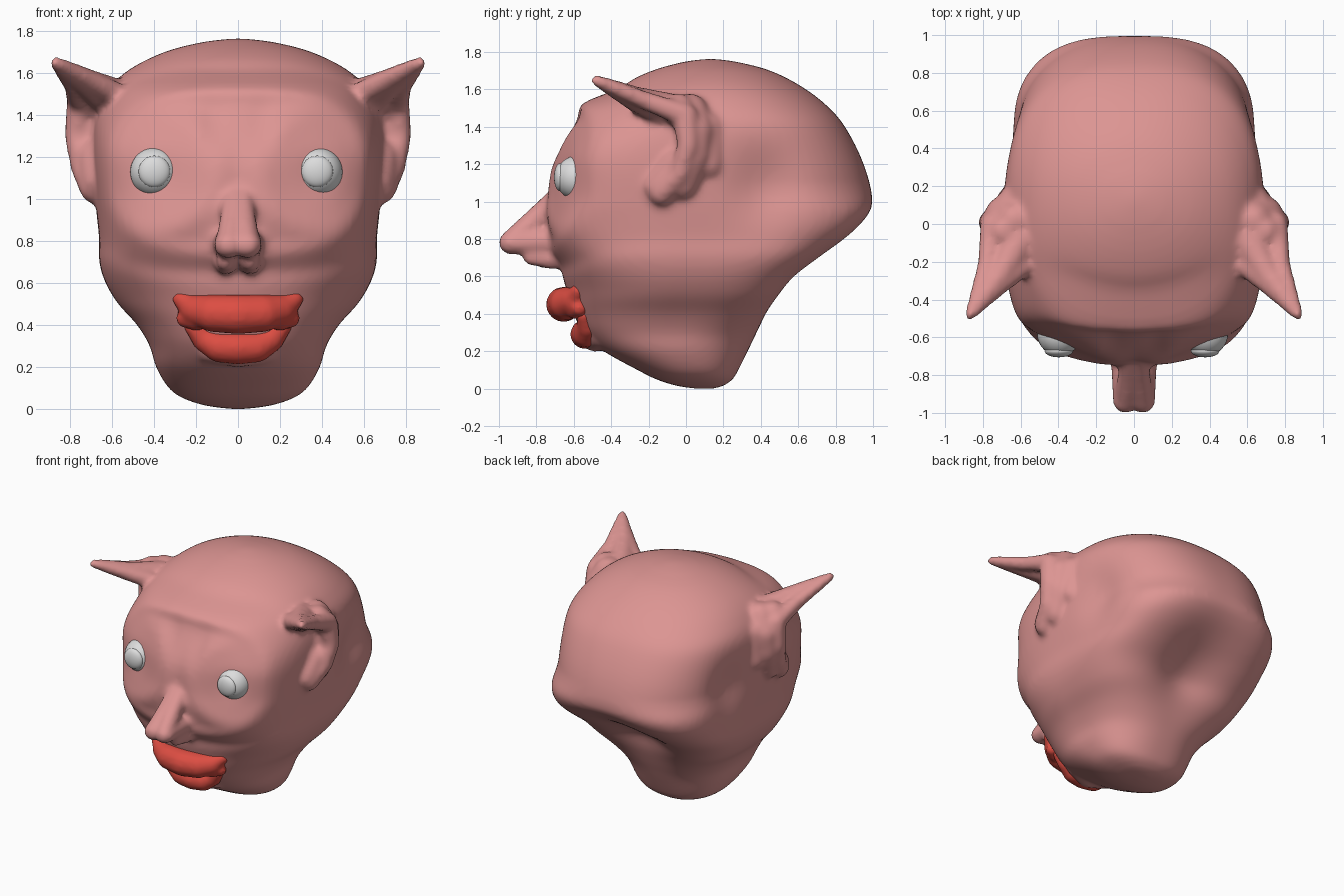
import bpy, bmesh, math
from mathutils import Vector, Matrix

if "Cube" in bpy.data.objects:
    bpy.data.objects.remove(bpy.data.objects["Cube"])


def material(name, rgb):
    m = bpy.data.materials.new(name)
    m.diffuse_color = (*rgb, 1)
    m.use_nodes = True
    m.node_tree.nodes["Principled BSDF"].inputs["Base Color"].default_value = m.diffuse_color
    return m


SKIN = material("skin pink", (0.72, 0.30, 0.29))
RED = material("lip red", (0.72, 0.075, 0.055))
WHITE = material("eye white", (0.72, 0.72, 0.72))


def loft(bm, rings):
    """Closed skin over a list of point rings."""
    vs = [[bm.verts.new(p) for p in ring] for ring in rings]
    n = len(vs[0])
    for a, b in zip(vs, vs[1:]):
        for i in range(n):
            j = (i + 1) % n
            bm.faces.new((a[i], a[j], b[j], b[i]))
    bm.faces.new(vs[0][::-1])
    bm.faces.new(vs[-1])


def capsule(bm, a, b, ra, rb, seg=14):
    """Tapered rod with round ends."""
    axis = (b - a).normalized()
    u = axis.orthogonal().normalized()
    v = axis.cross(u)
    rings = []
    for c, r, angles in ((a, ra, (-82, -60, -40, -20, 0)), (b, rb, (0, 20, 40, 60, 82))):
        for d in angles:
            lat = math.radians(d)
            o, q = c + axis * (r * math.sin(lat)), r * math.cos(lat)
            rings.append([o + (u * math.cos(t) + v * math.sin(t)) * q
                          for t in (2 * math.pi * i / seg for i in range(seg))])
    loft(bm, rings)


def chain(bm, pts):
    """Rods through (x, y, z, radius) points, mirrored across x."""
    for a, b in zip(pts, pts[1:]):
        for s in (1, -1):
            capsule(bm, Vector((s * a[0], a[1], a[2])), Vector((s * b[0], b[1], b[2])),
                    a[3], b[3])


def finish(bm, name, mat, voxel=0, smooth=0):
    me = bpy.data.meshes.new(name)
    bmesh.ops.recalc_face_normals(bm, faces=bm.faces[:])
    for f in bm.faces:
        f.smooth = True
    bm.to_mesh(me)
    bm.free()
    me.materials.append(mat)
    ob = bpy.data.objects.new(name, me)
    bpy.context.collection.objects.link(ob)
    if voxel:
        m = ob.modifiers.new("blend", 'REMESH')
        m.mode = 'VOXEL'
        m.voxel_size = voxel
        m.use_smooth_shade = True
        s = ob.modifiers.new("soften", 'SMOOTH')
        s.factor = 0.5
        s.iterations = smooth


def gauss(d, s):
    return math.exp(-(d / s) ** 2)


def ramp(z, a, b):
    t = min(1, max(0, (z - a) / (b - a)))
    return t * t * (3 - 2 * t)


def relief(x, y, z):
    """Forward push for the mask-like rim, cheeks, sockets and frown;
    at the back, the hollow under the skull."""
    ax = abs(x)
    if y > 0:
        return 0.13 * gauss(ax, 0.24) * gauss(z - 0.66, 0.18) * ramp(y, 0.1, 0.4)
    low = 0.5 + 0.5 * ramp(z, 0.8, 1.3)
    d = ((ax / 0.68) ** 3 + (abs(z - 1.13) / 0.42) ** 3) ** (1 / 3)
    r = math.hypot(ax - 0.385, z - 1.13)
    s = 0.03 * low * gauss(d - 0.92, 0.09) - 0.03 * low * gauss(d - 1.14, 0.09)
    s += 0.02 * gauss(r - 0.28, 0.07) - 0.04 * gauss(r, 0.15)
    s -= 0.015 * gauss(ax - 0.12, 0.05) * gauss(z - 1.32, 0.15)
    s += 0.03 * gauss(ax, 0.15) * gauss(z - 0.85, 0.15)
    return s * min(1, -y / 0.3)


# Skull rows: height, front y, back y, half width
ROWS = [(0, .05, .15, .03), (.015, -.05, .20, .15), (.05, -.16, .25, .26),
        (.1, -.26, .28, .33), (.2, -.44, .33, .39), (.3, -.55, .38, .42),
        (.4, -.60, .44, .48), (.5, -.63, .52, .57), (.6, -.66, .61, .63),
        (.7, -.69, .74, .66), (.8, -.71, .87, .66), (.9, -.72, .965, .67),
        (1.0, -.72, 1.0, .68), (1.2, -.70, .95, .69), (1.4, -.60, .85, .68),
        (1.52, -.53, .745, .62), (1.62, -.36, .61, .51), (1.7, -.18, .45, .345),
        (1.745, -.02, .28, .17), (1.762, .10, .16, .03)]


def spline_rows(rows, k):
    out = []
    last = len(rows) - 1
    for i in range(last):
        p = [rows[max(0, i - 1)], rows[i], rows[i + 1], rows[min(last, i + 2)]]
        for j in range(k):
            t = j / k
            out.append([0.5 * (2 * b + (c - a) * t + (2 * a - 5 * b + 4 * c - d) * t * t
                               + (3 * b - a - 3 * c + d) * t ** 3)
                        for a, b, c, d in zip(*p)])
    return out + [list(rows[-1])]


# Head: lofted skull
bm = bmesh.new()
SEG = 96
rings = []
for z, yf, yb, w in spline_rows(ROWS, 4):
    yc, h = (yf + yb) / 2, (yb - yf) / 2
    n_front = 2.3 + ramp(z, 0.5, 0.85) - 0.8 * ramp(z, 1.2, 1.5) - 0.4 * ramp(z, 1.5, 1.65)
    n_back = 2.4 + 1.4 * ramp(z, 0.2, 0.5) - 1.3 * ramp(z, 0.8, 1.1) - 0.4 * ramp(z, 1.4, 1.7)
    ring = []
    for i in range(SEG):
        a = 2 * math.pi * i / SEG
        c, s = math.cos(a), math.sin(a)
        n = n_front if s < 0 else n_back
        k = (abs(c) ** n + abs(s) ** n) ** (-1 / n)
        x, y = w * c * k, yc + h * s * k
        # hollow behind the ears
        x *= 1 - 0.09 * gauss(y - 0.42, 0.18) * gauss(z - 1.08, 0.2)
        ring.append((x, y - relief(x, y, z), z))
    rings.append(ring)
loft(bm, rings)

# Nose, nostrils and chin
chain(bm, [(.02, -.68, 1.03, .055), (.025, -.80, .91, .062), (.042, -.94, .78, .063)])
chain(bm, [(.05, -.70, .79, .075), (.05, -.94, .78, .063)])
chain(bm, [(.058, -.71, .69, .055), (.058, -.83, .70, .042)])
chain(bm, [(0, -.49, .28, .085), (.13, -.45, .29, .075)])

# Ears: pointed tip, rim and the backing that joins the head
tip = (.866, -.478, 1.647, .032)
chain(bm, [(.60, -.08, 1.48, .10), (.71, -.27, 1.55, .068), tip])
chain(bm, [(.59, -.22, 1.50, .06), (.72, -.34, 1.57, .045), tip])
chain(bm, [(.75, 0, 1.46, .065), (.78, -.22, 1.54, .05), tip])
chain(bm, [(.69, -.04, 1.49, .09), (.75, .0, 1.43, .07), (.77, .01, 1.3, .057),
           (.74, -.03, 1.15, .058), (.68, -.13, 1.05, .075)])
chain(bm, [(.63, .02, 1.48, .10), (.69, .05, 1.38, .10), (.70, .04, 1.25, .09),
           (.67, -.02, 1.1, .09)])
chain(bm, [(.64, .12, 1.40, .08), (.65, .12, 1.2, .08)])
chain(bm, [(.66, -.15, 1.08, .08), (.68, -.05, 1.2, .08)])
finish(bm, "head", SKIN, 0.018, 8)

# Lips
bm = bmesh.new()
chain(bm, [(0, -.655, .45, .095), (.12, -.64, .455, .09), (.2, -.60, .47, .075),
           (.27, -.575, .52, .042)])
chain(bm, [(.2, -.59, .43, .06), (.25, -.57, .43, .045)])
finish(bm, "upper_lip", RED, 0.014, 4)
bm = bmesh.new()
chain(bm, [(0, -.54, .29, .08), (.09, -.535, .295, .075), (.16, -.525, .33, .06),
           (.21, -.54, .39, .045)])
finish(bm, "lower_lip", RED, 0.014, 4)

# Eyes: round ball with a raised front disc
for side, x in (("left", -.395), ("right", .38)):
    bm = bmesh.new()
    bmesh.ops.create_uvsphere(bm, u_segments=32, v_segments=20, radius=0.118,
                              matrix=Matrix.Translation((x, -.58, 1.127)))
    bmesh.ops.create_uvsphere(bm, u_segments=32, v_segments=20, radius=0.075,
                              matrix=Matrix.Translation((x - .003, -.672, 1.13))
                              @ Matrix.Diagonal((1, 0.45, 1, 1)))
    finish(bm, side + "_eye", WHITE)
